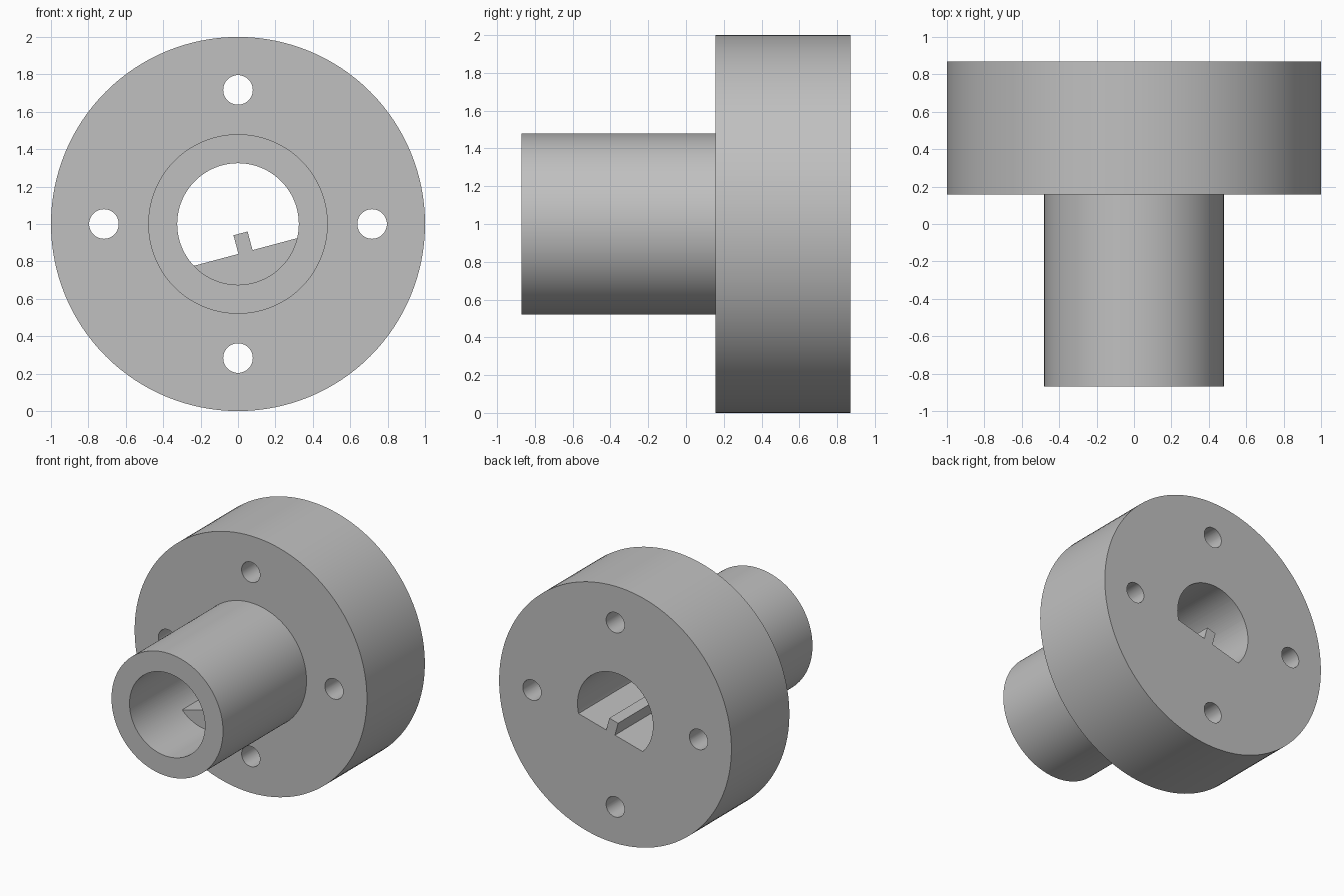
import bpy, bmesh, math
from mathutils import Matrix, Vector

if "Cube" in bpy.data.objects:
    bpy.data.objects.remove(bpy.data.objects["Cube"], do_unlink=True)

SEGMENTS = 128
AXIS_Z = 1.0      # height of the shaft axis
BACK = 0.87       # half of the total depth

grey = bpy.data.materials.new("plain grey")
grey.use_nodes = True
grey.diffuse_color = (0.53, 0.53, 0.53, 1)
grey.node_tree.nodes["Principled BSDF"].inputs["Base Color"].default_value = grey.diffuse_color


def make_object(name, bm):
    bmesh.ops.recalc_face_normals(bm, faces=bm.faces[:])
    mesh = bpy.data.meshes.new(name)
    bm.to_mesh(mesh)
    bm.free()
    mesh.materials.append(grey)
    obj = bpy.data.objects.new(name, mesh)
    bpy.context.collection.objects.link(obj)
    return obj


def rod(name, x, z, radius, y0, y1, segments):
    """Cylinder lying along y."""
    bm = bmesh.new()
    place = Matrix.Translation((x, (y0 + y1) / 2, z)) @ Matrix.Rotation(math.pi / 2, 4, "X")
    bmesh.ops.create_cone(bm, cap_ends=True, segments=segments, radius1=radius,
                          radius2=radius, depth=y1 - y0, matrix=place)
    return make_object(name, bm)


def cut(target, cutter):
    """Subtract the cutter for good, then discard it."""
    mod = target.modifiers.new("cut", "BOOLEAN")
    mod.operation = "DIFFERENCE"
    mod.solver = "EXACT"
    mod.object = cutter
    cutter.hide_render = True
    bpy.ops.object.select_all(action="DESELECT")
    bpy.context.view_layer.objects.active = target
    target.select_set(True)
    bpy.ops.object.modifier_apply(modifier=mod.name)
    bpy.data.objects.remove(cutter, do_unlink=True)


# Flange and hub, turned as one body around the y axis
profile = [(0, -BACK), (0.48, -BACK), (0.48, 0.157), (1, 0.157), (1, BACK), (0, BACK)]
bm = bmesh.new()
verts = [bm.verts.new((0, y, AXIS_Z + r)) for r, y in profile]
edges = [bm.edges.new(pair) for pair in zip(verts, verts[1:])]
bmesh.ops.spin(bm, geom=verts + edges, cent=(0, 0, AXIS_Z), axis=(0, 1, 0),
               angle=math.tau, steps=SEGMENTS, use_merge=True)
bmesh.ops.remove_doubles(bm, verts=bm.verts[:], dist=0.0001)
body = make_object("flanged_hub", bm)

# Tilted flat with a raised rib, which stays solid in the rear part of the bore
flat, rib_top, rib_half = -0.155, -0.052, 0.039
outline = [(-1, -1), (1, -1), (1, flat), (rib_half, flat), (rib_half, rib_top),
           (-rib_half, rib_top), (-rib_half, flat), (-1, flat)]
bm = bmesh.new()
face = bm.faces.new([bm.verts.new((u, -0.35, v)) for u, v in outline])
grown = bmesh.ops.extrude_face_region(bm, geom=[face])["geom"]
bmesh.ops.translate(bm, vec=Vector((0, 2, 0)),
                    verts=[g for g in grown if isinstance(g, bmesh.types.BMVert)])
bmesh.ops.transform(bm, verts=bm.verts[:],
                    matrix=Matrix.Translation((0, 0, AXIS_Z)) @ Matrix.Rotation(-math.radians(15), 4, "Y"))
key = make_object("key_shape", bm)

# Stepped bore: round at the front, keyed at the back
bore = rod("bore_cutter", 0, AXIS_Z, 0.325, -1.2, 1.2, SEGMENTS)
cut(bore, key)
cut(body, bore)

# Four bolt holes through the flange
for i in range(4):
    a = i * math.pi / 2
    cut(body, rod("bolt_cutter", 0.717 * math.cos(a), AXIS_Z + 0.717 * math.sin(a),
                  0.079, 0, 1.2, 48))

bpy.ops.object.select_all(action="DESELECT")
body.select_set(True)
bpy.context.view_layer.objects.active = body
bpy.ops.object.shade_smooth_by_angle(angle=math.radians(30))
